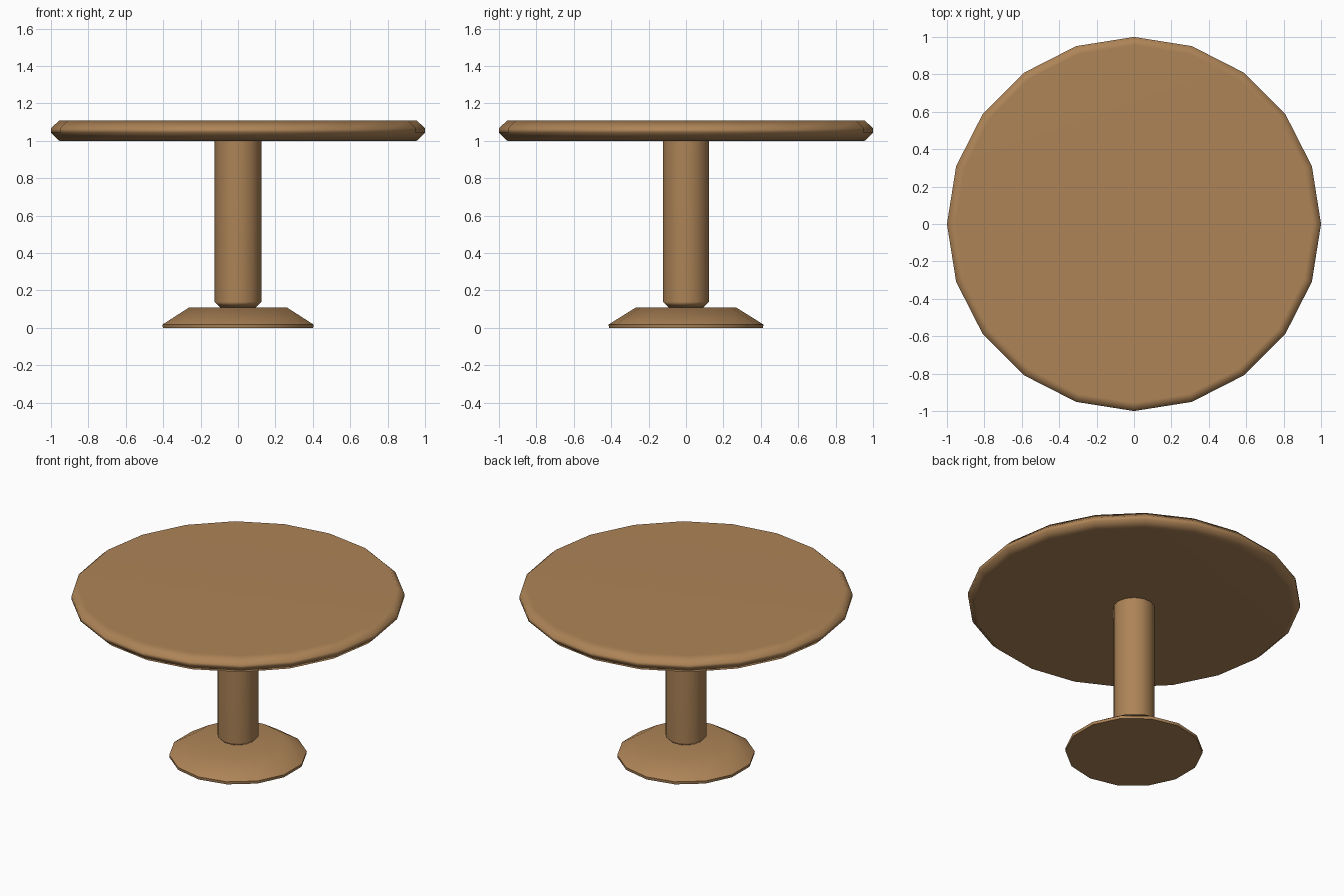
import bpy, bmesh, math

if "Cube" in bpy.data.objects:
    bpy.data.objects.remove(bpy.data.objects["Cube"])

wood = bpy.data.materials.new("wood")
wood.diffuse_color = (0.42, 0.23, 0.095, 1)
wood.use_nodes = True
wood.node_tree.nodes["Principled BSDF"].inputs["Base Color"].default_value = wood.diffuse_color


def turned(name, profile, sides, start):
    """Closed turned solid from (radius, height) points, bottom to top."""
    bm = bmesh.new()
    rings = []
    for r, z in profile:
        angles = [start + 2 * math.pi * i / sides for i in range(sides)]
        rings.append([bm.verts.new((r * math.cos(a), r * math.sin(a), z)) for a in angles])
    for low, high in zip(rings, rings[1:]):
        for i in range(sides):
            j = (i + 1) % sides
            bm.faces.new((low[i], low[j], high[j], high[i]))
    bm.faces.new(rings[0][::-1])
    bm.faces.new(rings[-1])
    mesh = bpy.data.meshes.new(name)
    bm.to_mesh(mesh)
    bm.free()
    mesh.materials.append(wood)
    obj = bpy.data.objects.new(name, mesh)
    bpy.context.collection.objects.link(obj)

    # Smooth sides, with the broad flat faces dominating the normals
    bpy.ops.object.select_all(action='DESELECT')
    obj.select_set(True)
    bpy.context.view_layer.objects.active = obj
    bpy.ops.object.shade_smooth_by_angle(angle=math.radians(60))
    mod = obj.modifiers.new("weighted_normals", 'WEIGHTED_NORMAL')
    mod.keep_sharp = True
    return obj


# Round top with chamfered rim
turned("table_top", [(0.955, 1.0), (1.0, 1.043), (1.0, 1.067), (0.955, 1.11)], 20, 0)

# Central column, chamfered at the foot
turned("column", [(0.095, 0.11), (0.125, 0.14), (0.125, 1.0)], 14, 0)

# Flared foot
turned("base", [(0.412, 0.0), (0.414, 0.018), (0.267, 0.11)], 14, math.pi / 2)
